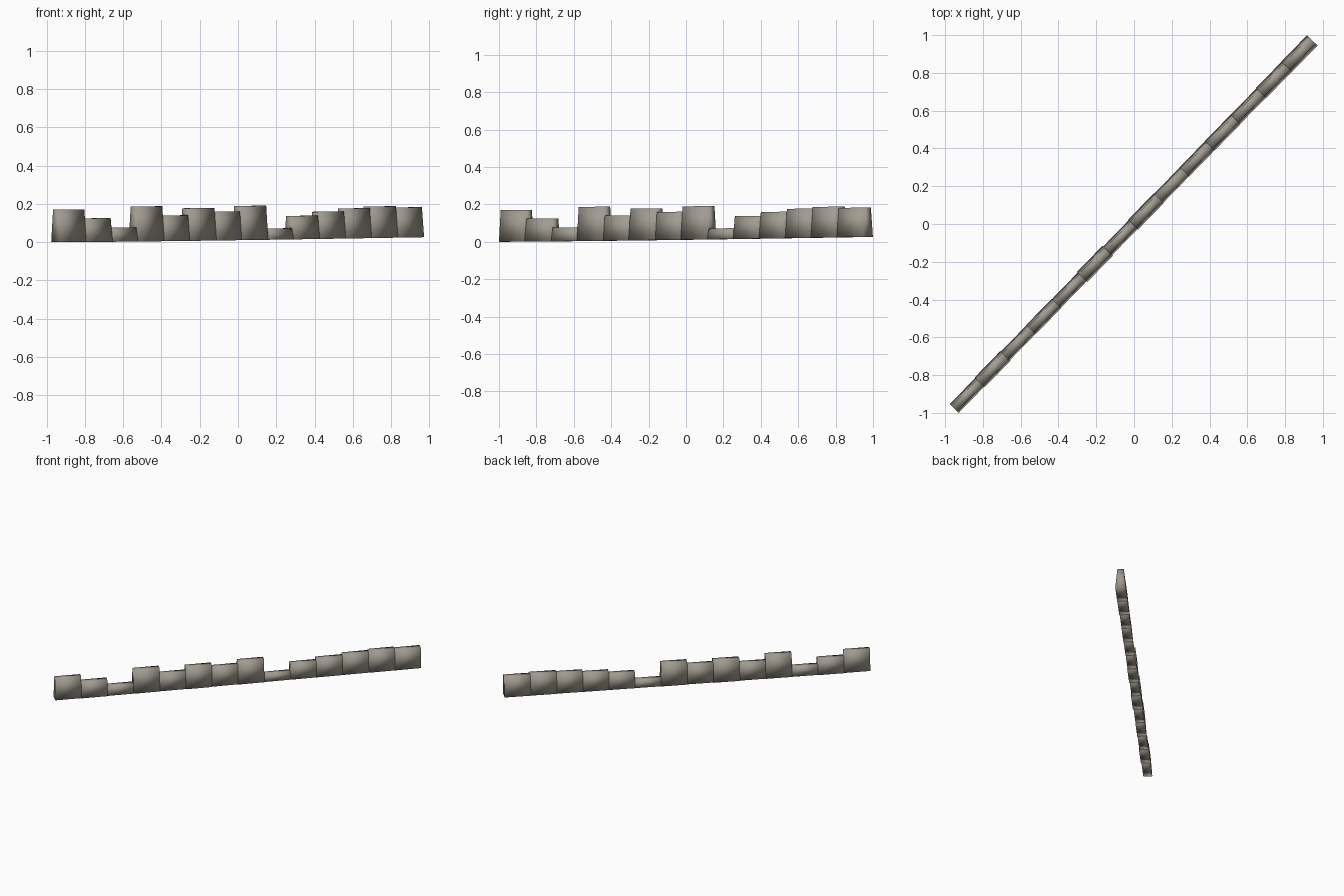
import bpy
import bmesh
from mathutils import Vector

cube = bpy.data.objects.get("Cube")
if cube:
    bpy.data.objects.remove(cube, do_unlink=True)

stone = bpy.data.materials.new("warm grey stone")
stone.use_nodes = True
colour = (0.36, 0.33, 0.28, 1)
stone.diffuse_color = colour
stone.node_tree.nodes["Principled BSDF"].inputs["Base Color"].default_value = colour

# Row of stones along the diagonal: top height and base width of each
START, END = Vector((-0.952, -0.977, 0)), Vector((0.944, 0.972, 0))
TOPS = [0.17, 0.125, 0.077, 0.187, 0.14, 0.178, 0.16,
        0.19, 0.072, 0.138, 0.16, 0.177, 0.187, 0.182]
WIDTHS = [0.066, 0.074, 0.066, 0.07, 0.066, 0.076, 0.066,
          0.074, 0.068, 0.07, 0.072, 0.07, 0.076, 0.078]
COUNT = len(TOPS)
TAPER = 0.6
side = (END - START).normalized().cross(Vector((0, 0, 1)))


def ground(t):
    """Gently rising base line along the row."""
    return 0.026 * t ** 1.3


def add_stone(i):
    """Box with a narrower top, shaded smooth like a worn block."""
    middle_ground = ground((i + 0.5) / COUNT)
    bm = bmesh.new()
    bmesh.ops.create_cube(bm, size=1)
    for v in bm.verts:
        t = (i + 0.5 + v.co.x) / COUNT
        top = v.co.z > 0
        width = WIDTHS[i] * (TAPER if top else 1)
        z = ground(t) + (TOPS[i] - middle_ground if top else 0)
        v.co = START.lerp(END, t) - side * v.co.y * width
        v.co.z = z
    bmesh.ops.recalc_face_normals(bm, faces=bm.faces)
    for f in bm.faces:
        f.smooth = True
    name = f"wall_stone_{i + 1}"
    mesh = bpy.data.meshes.new(name)
    bm.to_mesh(mesh)
    bm.free()
    mesh.materials.append(stone)
    bpy.context.collection.objects.link(bpy.data.objects.new(name, mesh))


for index in range(COUNT):
    add_stone(index)
